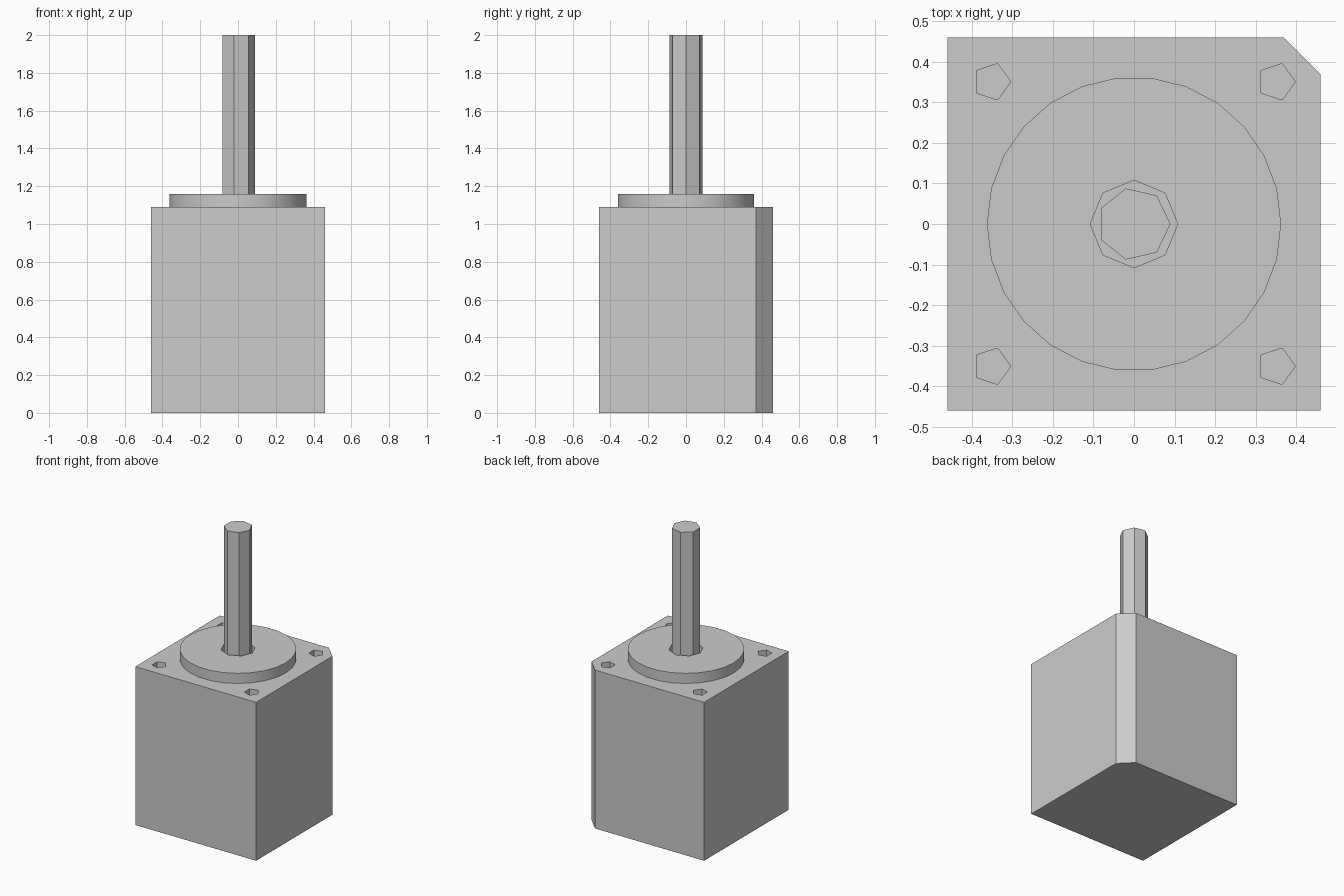
import bpy, bmesh
from math import cos, sin, tau, radians

cube = bpy.data.objects.get("Cube")
if cube:
    bpy.data.objects.remove(cube)

HALF, CHAMFER = 0.46, 0.09
BODY_TOP, BOSS_TOP, SHAFT_TOP = 1.09, 1.16, 2.0
HOLE_POS, HOLE_DEPTH = 0.351, 0.1

grey = bpy.data.materials.new("plain grey metal")
grey.use_nodes = True
colour = (0.6, 0.6, 0.6, 1)
grey.diffuse_color = colour
grey.node_tree.nodes["Principled BSDF"].inputs["Base Color"].default_value = colour


def ring(sides, radius, cx=0, cy=0):
    """Regular polygon with its first corner on +x."""
    return [(cx + radius * cos(tau * i / sides), cy + radius * sin(tau * i / sides))
            for i in range(sides)]


def prism(name, outlines, z0, z1):
    """Extrude one or more closed outlines upwards into a single object."""
    bm = bmesh.new()
    for outline in outlines:
        face = bm.faces.new([bm.verts.new((x, y, z0)) for x, y in outline])
        new = bmesh.ops.extrude_face_region(bm, geom=[face], use_keep_orig=True)["geom"]
        top = [v for v in new if isinstance(v, bmesh.types.BMVert)]
        bmesh.ops.translate(bm, verts=top, vec=(0, 0, z1 - z0))
    bmesh.ops.recalc_face_normals(bm, faces=bm.faces)
    mesh = bpy.data.meshes.new(name)
    bm.to_mesh(mesh)
    bm.free()
    mesh.materials.append(grey)
    obj = bpy.data.objects.new(name, mesh)
    bpy.context.collection.objects.link(obj)
    return obj


def cut(target, cutter):
    """Apply a boolean difference and discard the cutter."""
    cutter.hide_render = True
    mod = target.modifiers.new("cut", 'BOOLEAN')
    mod.operation, mod.solver, mod.object = 'DIFFERENCE', 'EXACT', cutter
    bpy.ops.object.select_all(action='DESELECT')
    bpy.context.view_layer.objects.active = target
    target.select_set(True)
    bpy.ops.object.modifier_apply(modifier=mod.name)
    bpy.data.objects.remove(cutter)


# Square body with one chamfered upright corner
H, C = HALF, HALF - CHAMFER
body = prism("motor_body", [[(-H, -H), (H, -H), (H, C), (C, H), (-H, H)]], 0, BODY_TOP)

# Four blind mounting holes
holes = [ring(5, 0.047, sx * HOLE_POS, sy * HOLE_POS) for sx in (-1, 1) for sy in (-1, 1)]
cut(body, prism("hole_cutter", holes, BODY_TOP - HOLE_DEPTH, BODY_TOP + 0.1))

# Round pilot boss with an eight-sided recess around the shaft
boss = prism("pilot_boss", [ring(26, 0.363)], BODY_TOP, BOSS_TOP)
cut(boss, prism("recess_cutter", [ring(8, 0.108)], BODY_TOP - 0.1, BOSS_TOP + 0.1))
bpy.ops.object.shade_smooth_by_angle(angle=radians(30))

# Seven-sided output shaft
prism("output_shaft", [ring(7, 0.09)], BODY_TOP, SHAFT_TOP)
